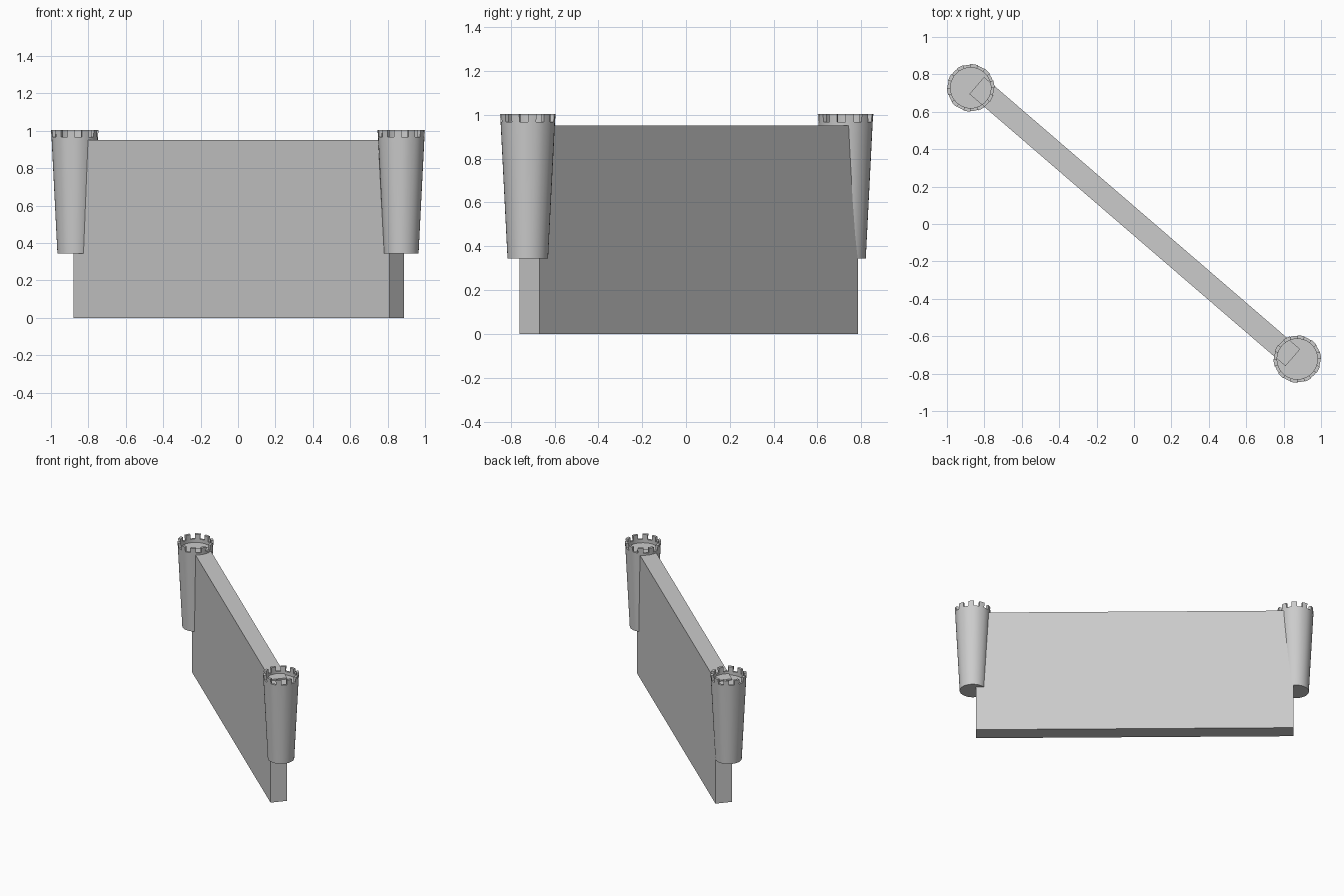
import bpy, bmesh, math
from mathutils import Vector

if "Cube" in bpy.data.objects:
    bpy.data.objects.remove(bpy.data.objects["Cube"])

SEG, MERLONS = 40, 10


def finish(name, bm, loc=(0, 0, 0), rot=0.0):
    bmesh.ops.recalc_face_normals(bm, faces=bm.faces[:])
    me = bpy.data.meshes.new(name)
    bm.to_mesh(me)
    bm.free()
    ob = bpy.data.objects.new(name, me)
    bpy.context.collection.objects.link(ob)
    ob.location = loc
    ob.rotation_euler.z = rot
    return ob


# Diagonal wall slab
def wall(length, thick, height):
    bm = bmesh.new()
    bmesh.ops.create_cube(bm, size=1)
    for v in bm.verts:
        v.co = Vector((v.co.x * length, v.co.y * thick, (v.co.z + 0.5) * height))
    return finish("wall", bm, (0.004, 0.013, 0), math.atan2(-1.455, 1.69))


# Flared tower: turned body with a sunken floor, merlons raised from the rim
def tower(name, x, y):
    bm = bmesh.new()
    profile = [(0.0925, 0.345), (0.124, 0.966), (0.108, 0.966), (0.108, 0.94)]
    rings = []
    for r, z in profile:
        rings.append([bm.verts.new((r * math.cos(2 * math.pi * i / SEG),
                                    r * math.sin(2 * math.pi * i / SEG), z))
                      for i in range(SEG)])
    rim = []
    for k in range(len(rings) - 1):
        for i in range(SEG):
            j = (i + 1) % SEG
            f = bm.faces.new((rings[k][i], rings[k][j], rings[k + 1][j], rings[k + 1][i]))
            if k == 1:
                rim.append(f)
            f.smooth = k != 1
    bm.faces.new(rings[0])
    bm.faces.new(rings[-1])
    step = SEG // MERLONS
    raised = [f for i, f in enumerate(rim) if i % step < step // 2]
    out = bmesh.ops.extrude_face_region(bm, geom=raised)["geom"]
    bmesh.ops.delete(bm, geom=raised, context='FACES_ONLY')
    for v in out:
        if isinstance(v, bmesh.types.BMVert):
            grow = 0.127 / 0.124 if v.co.xy.length > 0.115 else 1.0
            v.co = Vector((v.co.x * grow, v.co.y * grow, 1.003))
    ob = finish(name, bm, (x, y, 0))
    bpy.context.view_layer.objects.active = ob
    ob.select_set(True)
    bpy.ops.object.shade_smooth_by_angle(angle=math.radians(30))
    ob.select_set(False)


wall(2.23, 0.12, 0.95)
tower("tower_left", -0.873, 0.728)
tower("tower_right", 0.873, -0.722)
